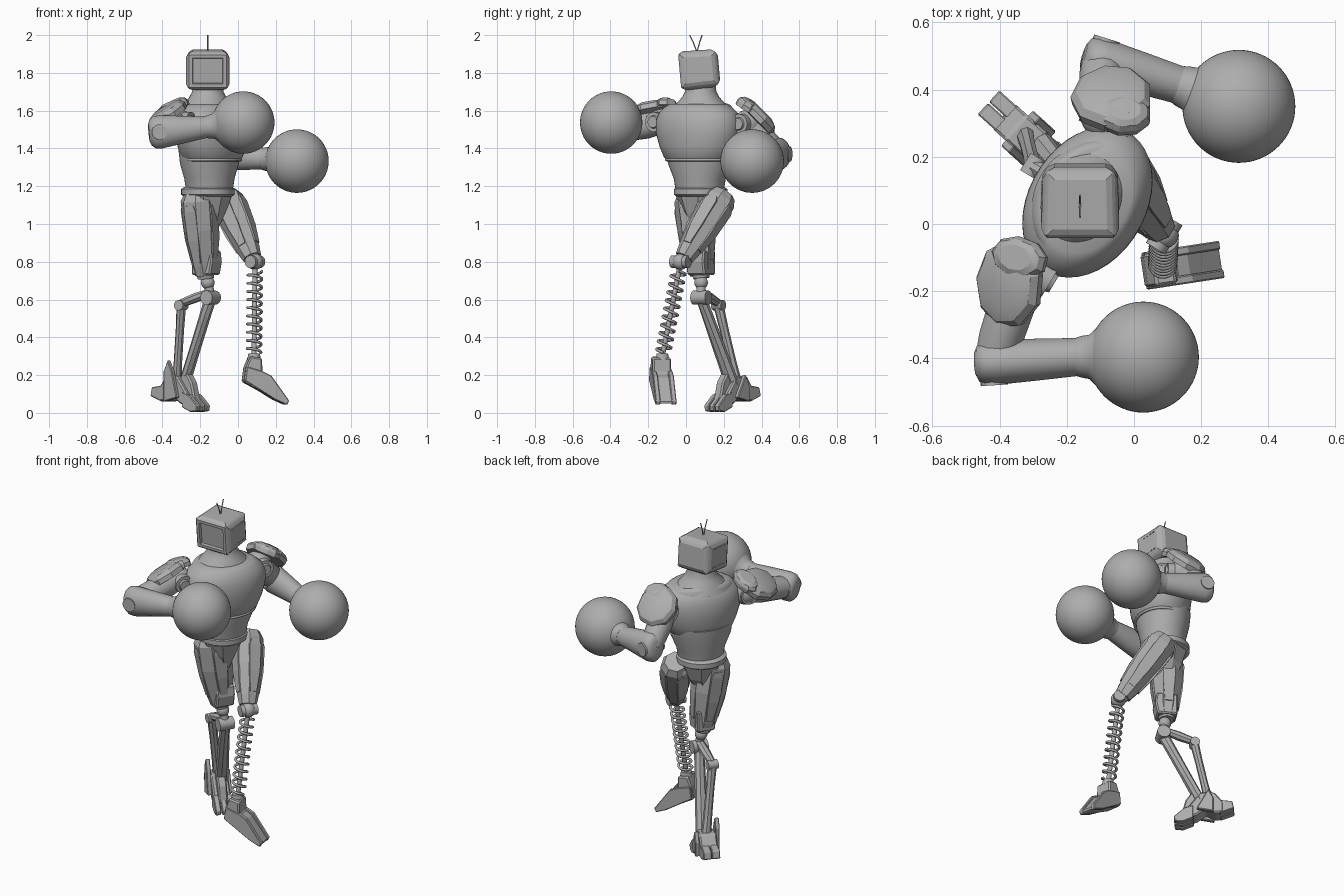
import bpy, bmesh
from math import sin, cos, pi, radians
from mathutils import Vector, Matrix

if "Cube" in bpy.data.objects:
    bpy.data.objects.remove(bpy.data.objects["Cube"], do_unlink=True)

grey = bpy.data.materials.new("plain_grey")
grey.use_nodes = True
tone = (0.42, 0.42, 0.42, 1)
grey.diffuse_color = tone
grey.node_tree.nodes["Principled BSDF"].inputs["Base Color"].default_value = tone

FRONT = Vector((0.857, -0.515, 0))   # way the chest faces
LEFT = Vector((0.515, 0.857, 0))
UP = Vector((0, 0, 1))


def finish(bm, name, smooth=0, bevel=0):
    bmesh.ops.recalc_face_normals(bm, faces=bm.faces)
    mesh = bpy.data.meshes.new(name)
    bm.to_mesh(mesh)
    bm.free()
    obj = bpy.data.objects.new(name, mesh)
    bpy.context.collection.objects.link(obj)
    mesh.materials.append(grey)
    if bevel:
        mod = obj.modifiers.new("bevel", "BEVEL")
        mod.width, mod.segments = bevel, 1
    if smooth:
        bpy.ops.object.select_all(action="DESELECT")
        obj.select_set(True)
        bpy.context.view_layer.objects.active = obj
        bpy.ops.object.shade_smooth_by_angle(angle=radians(smooth))


def loft(name, p, q, sections, sides=24, hint=FRONT, smooth=40):
    """Rings (t, half width, half depth) from p to q; depth lies along hint."""
    p, q, hint = Vector(p), Vector(q), Vector(hint)
    axis = (q - p).normalized()
    deep = (hint - axis * hint.dot(axis)).normalized()
    wide = deep.cross(axis)
    grow = 1 / cos(pi / sides)
    angles = [(i + 0.5) * 2 * pi / sides for i in range(sides)]
    bm = bmesh.new()
    rings = []
    for t, w, d in sections:
        c = p.lerp(q, t)
        rings.append([bm.verts.new(c + wide * w * grow * cos(a) + deep * d * grow * sin(a))
                      for a in angles])
    for a, b in zip(rings, rings[1:]):
        for i in range(sides):
            j = (i + 1) % sides
            bm.faces.new((a[i], a[j], b[j], b[i]))
    bm.faces.new(rings[0])
    bm.faces.new(rings[-1])
    finish(bm, name, smooth if sides > 8 else 0)


def rod(name, p, q, r, r2=None, sides=16):
    r2 = r2 or r
    loft(name, p, q, [(0, r, r), (1, r2, r2)], sides, hint=(0.3, 0.8, 0.5))


def ball(name, centre, r, seg=24):
    bm = bmesh.new()
    bmesh.ops.create_uvsphere(bm, u_segments=seg, v_segments=seg // 2, radius=r,
                              matrix=Matrix.Translation(centre))
    finish(bm, name, 60)


def slab(name, origin, along, profile, half, bevel=0.008):
    """Side profile (distance, height) extruded to both sides."""
    along = Vector(along).normalized()
    side = UP.cross(along)
    bm = bmesh.new()
    rows = [[bm.verts.new(Vector(origin) + along * d + UP * z + side * s) for d, z in profile]
            for s in (-half, half)]
    n = len(profile)
    for i in range(n):
        j = (i + 1) % n
        bm.faces.new((rows[0][i], rows[0][j], rows[1][j], rows[1][i]))
    for row in rows:
        bm.faces.new(row)
    finish(bm, name, bevel=bevel)


def wire(name, points, r, closed=False):
    curve = bpy.data.curves.new(name, "CURVE")
    curve.dimensions = "3D"
    curve.bevel_depth, curve.bevel_resolution = r, 2
    curve.use_fill_caps = True
    line = curve.splines.new("POLY")
    line.points.add(len(points) - 1)
    for pt, co in zip(line.points, points):
        pt.co = (*co, 1)
    line.use_cyclic_u = closed
    curve.materials.append(grey)
    bpy.context.collection.objects.link(bpy.data.objects.new(name, curve))


# Torso: pelvis, belt, abdomen, chest, tilted collar and neck
body = Vector((-0.16, 0.078, 0))
ribs = body + FRONT * 0.025


def trunk(name, centre, rings, sides=40):
    lo, hi = rings[0][0], rings[-1][0]
    loft(name, centre + UP * lo, centre + UP * hi,
         [((z - lo) / (hi - lo), w, d) for z, w, d in rings], sides)


trunk("pelvis", body, [(0.98, .03, .06), (1.06, .09, .09), (1.16, .13, .12)], 8)
trunk("belt", body, [(1.145, .125, .125), (1.155, .142, .14), (1.185, .142, .14), (1.195, .125, .125)])
trunk("abdomen", body + FRONT * .01,
      [(1.17, .128, .12), (1.24, .14, .13), (1.32, .175, .148), (1.39, .185, .155)])
trunk("chest", ribs, [(1.34, .175, .14), (1.355, .192, .152), (1.41, .217, .166), (1.48, .239, .174),
                      (1.55, .24, .172), (1.59, .222, .157), (1.62, .188, .138), (1.635, .16, .12)])
tip = (UP + FRONT * .22).normalized()
base = ribs + UP * 1.595
loft("collar", base - tip * .03, base + tip * .025,
     [(0, .2, .15), (.6, .193, .15), (.85, .186, .144), (1, .17, .13)], 40)
trunk("neck", body, [(1.6, .165, .135), (1.635, .135, .12), (1.67, .1, .098), (1.7, .083, .083),
                     (1.75, .076, .076)])
turn = [i * pi / 24 for i in range(48)]
wire("chest_seam", [ribs + LEFT * .178 * cos(a) + FRONT * .143 * sin(a) + UP * 1.34 for a in turn],
     0.008, True)

# Head: box with sloped panels and a sunken screen
tilt = Matrix.Translation((-.16, .066, 1.818)) @ Matrix.Rotation(radians(5), 4, "X")
bm = bmesh.new()
bmesh.ops.create_cube(bm, size=1, matrix=Matrix.Diagonal((.215, .2, .19, 1)))
for v in bm.verts:
    if v.co.y > 0:
        v.co.x *= .95
        v.co.z *= .95
bmesh.ops.bevel(bm, geom=bm.edges[:], offset=.009, segments=1, affect="EDGES")
bm.normal_update()
for f in [f for f in bm.faces if f.calc_area() > .015]:
    screen = f.normal.y < -.9
    bmesh.ops.inset_individual(bm, faces=[f], thickness=.024, depth=0 if screen else .009)
    if screen:
        bmesh.ops.inset_individual(bm, faces=[f], thickness=.006, depth=-.014)
bm.transform(tilt)
finish(bm, "head")
for side in (-1, 1):
    for z in (-.056, .056):
        for k in range(5):
            spot = tilt @ Vector((side * .11, -.05 + k * .025, z))
            slab("head_vent", spot, (0, 1, 0),
                 [(-.007, -.003), (.007, -.003), (.007, .003), (-.007, .003)], .006, 0)
for y in (.02, .085):
    wire("antenna", [(-.16, .058, 1.91), (-.16, (y + .058) / 2, 1.96), (-.16, y, 2.0)], .003)


# Arms: joint, upper arm, elbow, forearm, cuff, round glove
def arm(side, shoulder, elbow, wrist, glove, r):
    shoulder, elbow, wrist, glove = map(Vector, (shoulder, elbow, wrist, glove))
    hub = shoulder + FRONT * .09
    rod(side + "_shoulder_hub", shoulder - FRONT * .06, hub, .055, .052, 24)
    rod(side + "_shoulder_cap", hub, hub + FRONT * .012, .034, .03, 24)
    ball(side + "_shoulder_ball", shoulder, .075)
    loft(side + "_upper_arm", shoulder, elbow,
         [(0, .06, .06), (.3, .07, .072), (.75, .066, .066), (1, .055, .055)], 20, UP)
    start = elbow - (wrist - elbow).normalized() * .052
    loft(side + "_forearm", start, wrist,
         [(0, .035, .045), (.03, .055, .068), (.09, .064, .084), (.2, .067, .088),
          (.6, .062, .072), (1, .056, .055)], 24, UP, 60)
    across = (wrist - elbow).cross(UP).normalized()
    rod(side + "_elbow_disc", elbow - across * .068, elbow + across * .068, .04, .04, 24)
    loft(side + "_cuff", wrist - (glove - wrist) * .06, glove,
         [(0, .057, .057), (.08, .062, .062), (.2, .066, .066), (.32, .09, .09), (.5, .125, .125)],
         32, UP, 60)
    ball(side + "_glove", glove, r, 64)


arm("right", (-.325, -.125, 1.54), (-.42, -.412, 1.487), (-.16, -.395, 1.513), (.028, -.396, 1.537), .165)
arm("left", (-.085, .325, 1.53), (-.1, .487, 1.37), (.14, .412, 1.345), (.312, .35, 1.333), .168)


# Shoulder pads: thin faceted shells, a large plate and a smaller inner plate
def pad(name, centre, normal, w, d, hint, thick=.05):
    centre, normal = Vector(centre), Vector(normal).normalized()
    loft(name, centre - normal * thick, centre + normal * .014,
         [(0, w * .97, d * .97), (.45, w, d), (.8, w * .86, d * .86), (1, w * .6, d * .6)],
         9, hint, 25)


pad("right_shoulder_pad", (-.387, -.182, 1.603), (-.53, -.1, .83), .105, .125, (.2, .95, 0))
pad("right_inner_pad", (-.35, -.1, 1.636), (-.4, .05, .9), .085, .06, (.25, .95, 0), .04)
pad("left_shoulder_pad", (-.068, .396, 1.59), (-.05, .7, .7), .115, .118, (0, .7, -.7))
pad("left_inner_pad", (-.03, .335, 1.642), (.1, .5, .86), .08, .06, (0, .9, -.4), .04)


# Thighs: faceted shells with raised panels and a knee collar
def thigh(side, hip, knee, facing, w, d):
    hip, knee, facing = Vector(hip), Vector(knee), Vector(facing)
    loft(side + "_thigh", hip, knee,
         [(0, w * .75, d * .75), (.1, w, d), (.45, w, d * .95), (.88, w * .7, d * .7),
          (1, w * .58, d * .58)], 8, facing)
    axis = (knee - hip).normalized()
    face = (facing - axis * facing.dot(axis)).normalized()
    across = face.cross(axis)
    for name, out, size in (("front_panel", face, d), ("back_panel", -face, d),
                            ("outer_panel", across, w), ("inner_panel", -across, w)):
        a, b = hip.lerp(knee, .14) + out * size * .96, hip.lerp(knee, .84) + out * size * .71
        loft(side + "_" + name, a, b,
             [(0, .022, .008), (.1, .036, .013), (.6, .033, .016), (1, .02, .008)], 4, out)
    rod(side + "_knee_collar", hip.lerp(knee, .95), hip.lerp(knee, 1.04), w * .52, w * .44)


thigh("right", (-.212, .035, 1.17), (-.172, .08, .73), FRONT, .097, .088)
slab("right_knee_guard", (-.17, .08, .8), FRONT,
     [(-.058, -.07), (.056, -.07), (.07, 0), (.062, .06), (-.058, .06)], .055)
thigh("left", (-.07, .2, 1.16), (.075, -.01, .82), FRONT, .08, .08)
for side, hip in (("right", (-.2, .03, 1.1)), ("left", (-.09, .16, 1.1))):
    ball(side + "_hip_ball", hip, .055)

# Right lower leg: two struts hung from a linked knee
knee, rear = Vector((-.145, .08, .61)), Vector((-.3, .172, .57))
ball("right_knee_ball", (-.16, .08, .69), .036)
rod("right_knee_stem", (-.16, .08, .7), knee, .024)
rod("right_knee_barrel", knee - LEFT * .045, knee + LEFT * .045, .037, None, 20)
rod("rear_joint", rear - LEFT * .03, rear + LEFT * .03, .027, None, 20)
loft("knee_link", knee + UP * .03, rear + UP * .01, [(0, .022, .018), (.5, .026, .024), (1, .02, .02)], 8, UP)
loft("front_strut", knee, (-.285, .245, .15),
     [(0, .024, .03), (.2, .028, .028), (.6, .033, .026), (1, .038, .026)], 8)
loft("rear_strut", rear, (-.325, .27, .15),
     [(0, .026, .023), (.3, .023, .02), (.7, .024, .02), (1, .028, .024)], 8)

# Right foot: arched sole, lifted heel, split toes, instep plate and ankle fins
ahead = Vector((.74, -.67, 0)).normalized()
sideways = UP.cross(ahead)
ankle = Vector((-.315, .255, 0))
slab("right_foot", ankle, ahead,
     [(-.1, .065), (-.1, .13), (-.05, .195), (.03, .195), (.08, .13), (.11, .09), (.1, .035),
      (.05, .05), (0, .09), (-.05, .06)], .05)
slab("instep_plate", ankle, ahead, [(.04, .06), (.05, .2), (.08, .21), (.115, .16), (.14, .06)], .026)
for k in (-1, 0, 1):
    slab("right_toe", ankle + sideways * .038 * k, ahead,
         [(.07, .03), (.07, .11), (.12, .095), (.18, .04), (.175, .01), (.13, .005)], .0155, .004)
for k in (-1, 1):
    slab("right_heel_block", ankle + sideways * .025 * k, ahead,
         [(-.16, .09), (-.15, .135), (-.08, .145), (-.08, .06)], .023, .004)
for k, top in ((-1, .28), (1, .205)):
    slab("ankle_fin", ankle + sideways * .058 * k, ahead,
         [(-.045, .06), (-.045, top - .06), (-.015, top), (.015, top - .06), (.05, .08)], .013, .004)

# Left lower leg: knee joint and coil spring around a rod
pivot, top, low = Vector((.09, -.03, .8)), Vector((.09, -.032, .78)), Vector((.085, -.125, .3))
ball("left_knee_ball", pivot, .043)
rod("left_knee_barrel", pivot - LEFT * .05, pivot + LEFT * .05, .033)
rod("spring_rod", top, low, .013)
turns, steps = 10, 18
coil = []
for i in range(turns * steps + 1):
    a = 2 * pi * i / steps
    c = top.lerp(low, .06 + .9 * i / (turns * steps))
    coil.append(c + Vector((cos(a), sin(a), -.2 * sin(a))) * .037)
wire("coil_spring", coil, .0075)
rod("spring_seat", low - UP * .02, low + UP * .015, .036, .03)

# Left foot: sloping shoe with raised rails
step = Vector((.985, .15, 0))
shoe = Vector((0, -.145, 0))
slab("left_foot", shoe, step,
     [(.035, .24), (.025, .165), (.19, .075), (.25, .045), (.265, .055), (.165, .185),
      (.125, .21), (.122, .29), (.06, .3)], .05)
for k in (-1, 1):
    slab("left_foot_rail", shoe + UP.cross(step) * .043 * k, step,
         [(.03, .17), (.04, .245), (.125, .22), (.17, .198), (.266, .065), (.255, .042), (.19, .07)],
         .013, .004)
